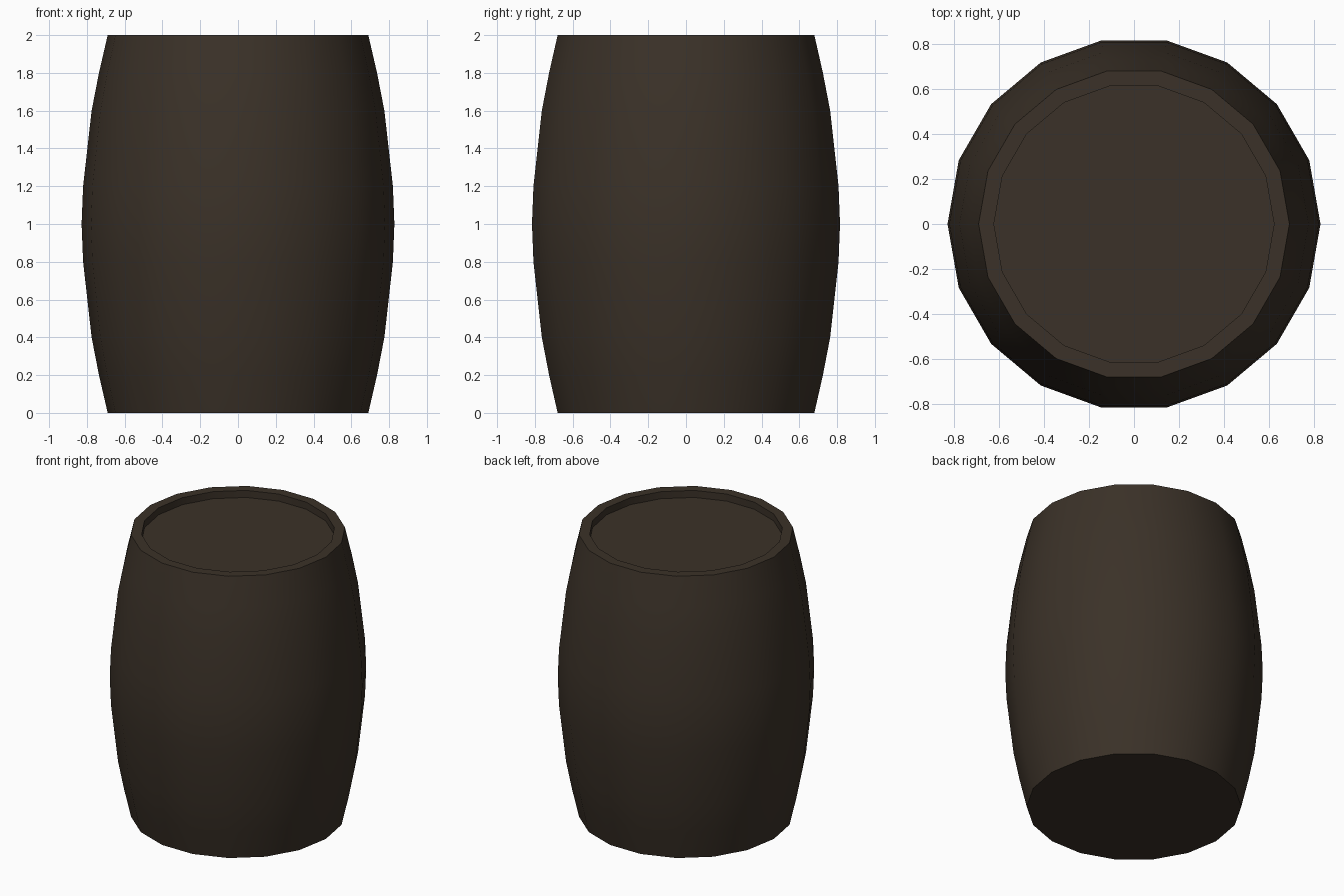
import bpy, bmesh, math

if "Cube" in bpy.data.objects:
    bpy.data.objects.remove(bpy.data.objects["Cube"])

SIDES = 18

wood = bpy.data.materials.new("dark brown wood")
wood.diffuse_color = (0.043, 0.031, 0.021, 1)
wood.use_nodes = True
wood.node_tree.nodes["Principled BSDF"].inputs["Base Color"].default_value = wood.diffuse_color

# Barrel profile (radius, height): bulging wall, flat rim, shallow recessed lid
profile = [(0.69, 0.0), (0.736, 0.2), (0.775, 0.4), (0.82, 0.8), (0.828, 1.0),
           (0.82, 1.2), (0.775, 1.6), (0.736, 1.8), (0.69, 2.0),
           (0.622, 2.0), (0.622, 1.95)]

bm = bmesh.new()
rings = []
for r, z in profile:
    rings.append([bm.verts.new((r * math.cos(2 * math.pi * i / SIDES),
                                r * math.sin(2 * math.pi * i / SIDES), z))
                  for i in range(SIDES)])
for a, b in zip(rings, rings[1:]):
    for i in range(SIDES):
        j = (i + 1) % SIDES
        bm.faces.new((a[i], a[j], b[j], b[i]))

# Closed bottom and recessed lid
bm.faces.new(rings[0][::-1])
bm.faces.new(rings[-1])
bmesh.ops.recalc_face_normals(bm, faces=bm.faces[:])

mesh = bpy.data.meshes.new("barrel")
bm.to_mesh(mesh)
bm.free()
mesh.materials.append(wood)
barrel = bpy.data.objects.new("barrel", mesh)
bpy.context.collection.objects.link(barrel)

# Smooth wall, sharp rim
bpy.context.view_layer.objects.active = barrel
barrel.select_set(True)
bpy.ops.object.shade_smooth_by_angle(angle=math.radians(40))
